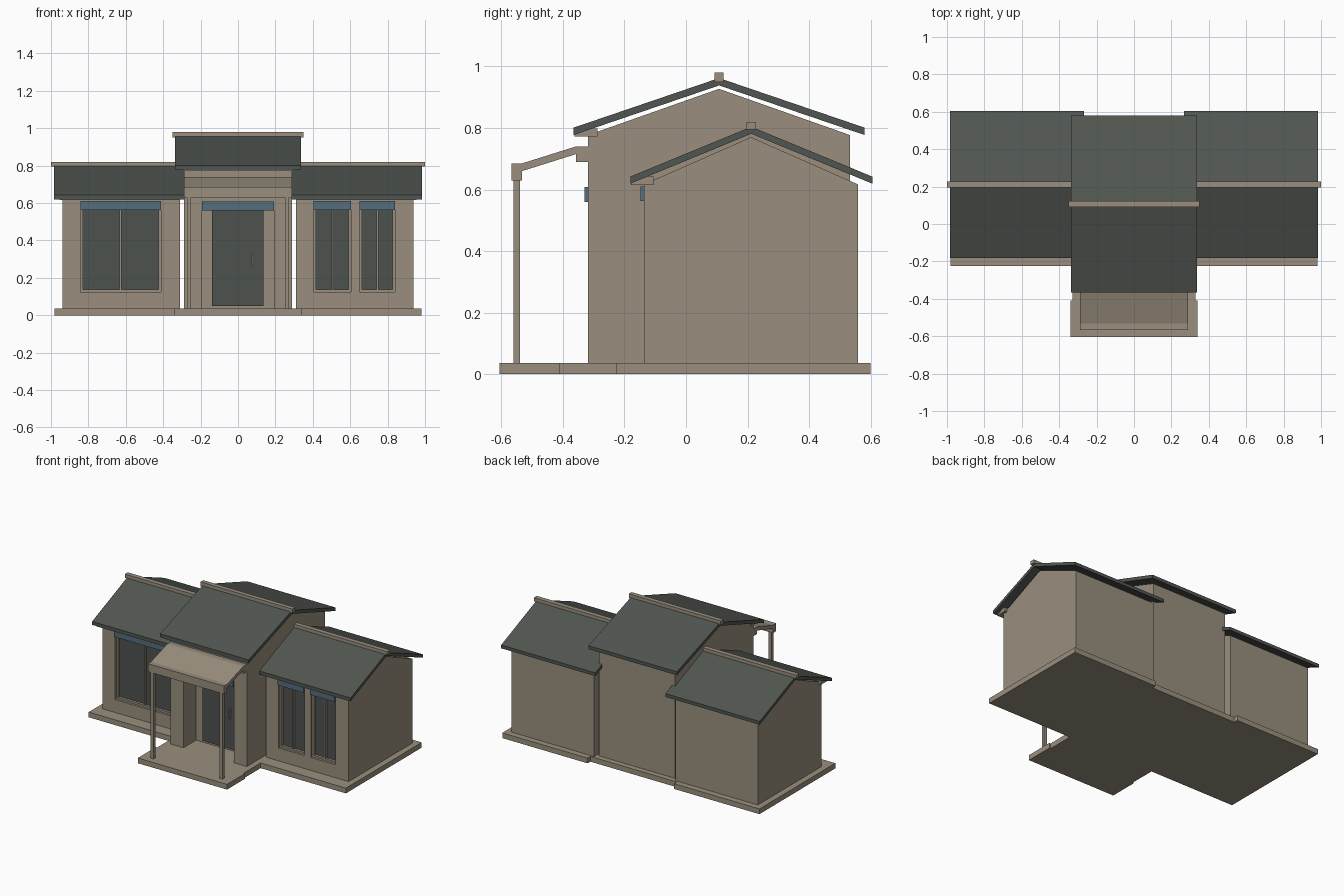
import bpy, bmesh

if "Cube" in bpy.data.objects:
    bpy.data.objects.remove(bpy.data.objects["Cube"])


def material(name, rgb):
    m = bpy.data.materials.new(name)
    m.diffuse_color = (*rgb, 1)
    m.use_nodes = True
    m.node_tree.nodes["Principled BSDF"].inputs["Base Color"].default_value = m.diffuse_color
    return m


STONE = material("warm stone", (0.32, 0.275, 0.21))
ROOF = material("dark slate roof", (0.082, 0.093, 0.082))
GLASS = material("dark glass", (0.075, 0.085, 0.076))
BLUE = material("blue lintel", (0.09, 0.155, 0.21))


def extrude(name, x0, x1, profile, mat):
    """Extrude a (y, z) profile along x."""
    bm = bmesh.new()
    face = bm.faces.new([bm.verts.new((x0, y, z)) for y, z in profile])
    new = bmesh.ops.extrude_face_region(bm, geom=[face])["geom"]
    verts = [v for v in new if isinstance(v, bmesh.types.BMVert)]
    bmesh.ops.translate(bm, verts=verts, vec=(x1 - x0, 0, 0))
    bmesh.ops.recalc_face_normals(bm, faces=bm.faces)
    me = bpy.data.meshes.new(name)
    bm.to_mesh(me)
    bm.free()
    me.materials.append(mat)
    ob = bpy.data.objects.new(name, me)
    bpy.context.collection.objects.link(ob)
    return ob


def box(name, x0, x1, y0, y1, z0, z1, mat=STONE):
    return extrude(name, x0, x1, [(y0, z0), (y1, z0), (y1, z1), (y0, z1)], mat)


def cut(ob, x0, x1, y0, y1, z0, z1):
    """Cut a rectangular recess and discard the cutter."""
    cutter = box("cutter", x0, x1, y0, y1, z0, z1)
    cutter.hide_render = True
    mod = ob.modifiers.new("recess", 'BOOLEAN')
    mod.operation = 'DIFFERENCE'
    mod.solver = 'EXACT'
    mod.object = cutter
    bpy.context.view_layer.objects.active = ob
    bpy.ops.object.modifier_apply(modifier=mod.name)
    bpy.data.objects.remove(cutter)


def body(name, x0, x1, y0, y1, eave, peak):
    """Solid walls with gable ends."""
    return extrude(name, x0, x1, [(y0, 0.03), (y1, 0.03), (y1, eave),
                                  ((y0 + y1) / 2, peak), (y0, eave)], STONE)


def roof(name, x0, x1, y0, y1, eave, peak, t):
    """Folded slab of two slopes."""
    m = (y0 + y1) / 2
    extrude(name, x0, x1, [(y0, eave), (m, peak), (y1, eave),
                           (y1, eave + t), (m, peak + t), (y0, eave + t)], ROOF)


def window(name, wall, x0, x1, front):
    """Recessed double window with frame bars and blue lintel."""
    z0, z1, back = 0.125, 0.6, front + 0.04
    cut(wall, x0, x1, front - 0.1, back, z0, z1)
    mid, w = (x0 + x1) / 2, 0.013
    box(name + "_glass", x0, x1, back - 0.008, back + 0.005, z0, z1, GLASS)
    for part, a, b in (("left", x0, x0 + w), ("right", x1 - w, x1),
                       ("middle", mid - 0.005, mid + 0.005)):
        box(f"{name}_frame_{part}", a, b, back - 0.025, back, z0, z1)
    box(name + "_frame_bottom", x0, x1, back - 0.025, back, z0, z0 + w)
    box(name + "_lintel", x0, x1, front - 0.011, back, 0.562, 0.61, BLUE)


# Plinth slabs
box("porch_plinth", -0.34, 0.34, -0.605, -0.41, 0, 0.036)
box("centre_plinth", -0.33, 0.33, -0.41, 0.57, 0, 0.036)

# Side wings: plinth, walls, eave beams, roof, ridge
wings = {}
for side, s in (("left", -1), ("right", 1)):
    def span(a, b):
        return (a, b) if s > 0 else (-b, -a)
    box(side + "_plinth", *span(0.33, 0.98), -0.225, 0.6, 0, 0.036)
    wings[side] = body(side + "_wing", *span(0.31, 0.938), -0.136, 0.558, 0.617, 0.77)
    box(side + "_front_eave_beam", *span(0.31, 0.955), -0.178, -0.105, 0.615, 0.643)
    roof(side + "_roof", *span(0.267, 0.985), -0.181, 0.605, 0.619, 0.781, 0.023)
    box(side + "_ridge", *span(0.267, 1.0), 0.196, 0.228, 0.795, 0.82)

# Windows
window("wide_window", wings["left"], -0.843, -0.413, -0.136)
window("inner_window", wings["right"], 0.405, 0.603, -0.136)
window("outer_window", wings["right"], 0.65, 0.84, -0.136)

# Central hall with recessed entrance
hall = body("centre_hall", -0.29, 0.29, -0.318, 0.532, 0.777, 0.927)
cut(hall, -0.193, 0.193, -0.5, -0.18, 0.036, 0.6)
box("centre_eave_beam", -0.295, 0.295, -0.362, -0.288, 0.772, 0.798)
roof("centre_roof", -0.337, 0.337, -0.365, 0.58, 0.777, 0.938, 0.024)
box("centre_ridge", -0.35, 0.35, 0.092, 0.122, 0.95, 0.98)

# Door, handle and lintel
box("door", -0.14, 0.137, -0.189, -0.17, 0.05, 0.6, GLASS)
box("door_handle", 0.072, 0.08, -0.205, -0.189, 0.265, 0.33)
box("door_lintel", -0.193, 0.193, -0.329, -0.3, 0.56, 0.608, BLUE)

# Porch canopy, beams and posts
box("canopy_front_beam", -0.29, 0.29, -0.567, -0.532, 0.63, 0.685)
box("canopy_wall_beam", -0.29, 0.29, -0.357, -0.318, 0.69, 0.74)
extrude("canopy_slab", -0.29, 0.29, [(-0.532, 0.66), (-0.357, 0.715),
                                     (-0.357, 0.74), (-0.532, 0.685)], STONE)
for side, s in (("left", -1), ("right", 1)):
    box(side + "_porch_post", s * 0.262 - 0.011, s * 0.262 + 0.011,
        -0.561, -0.539, 0.03, 0.635)
